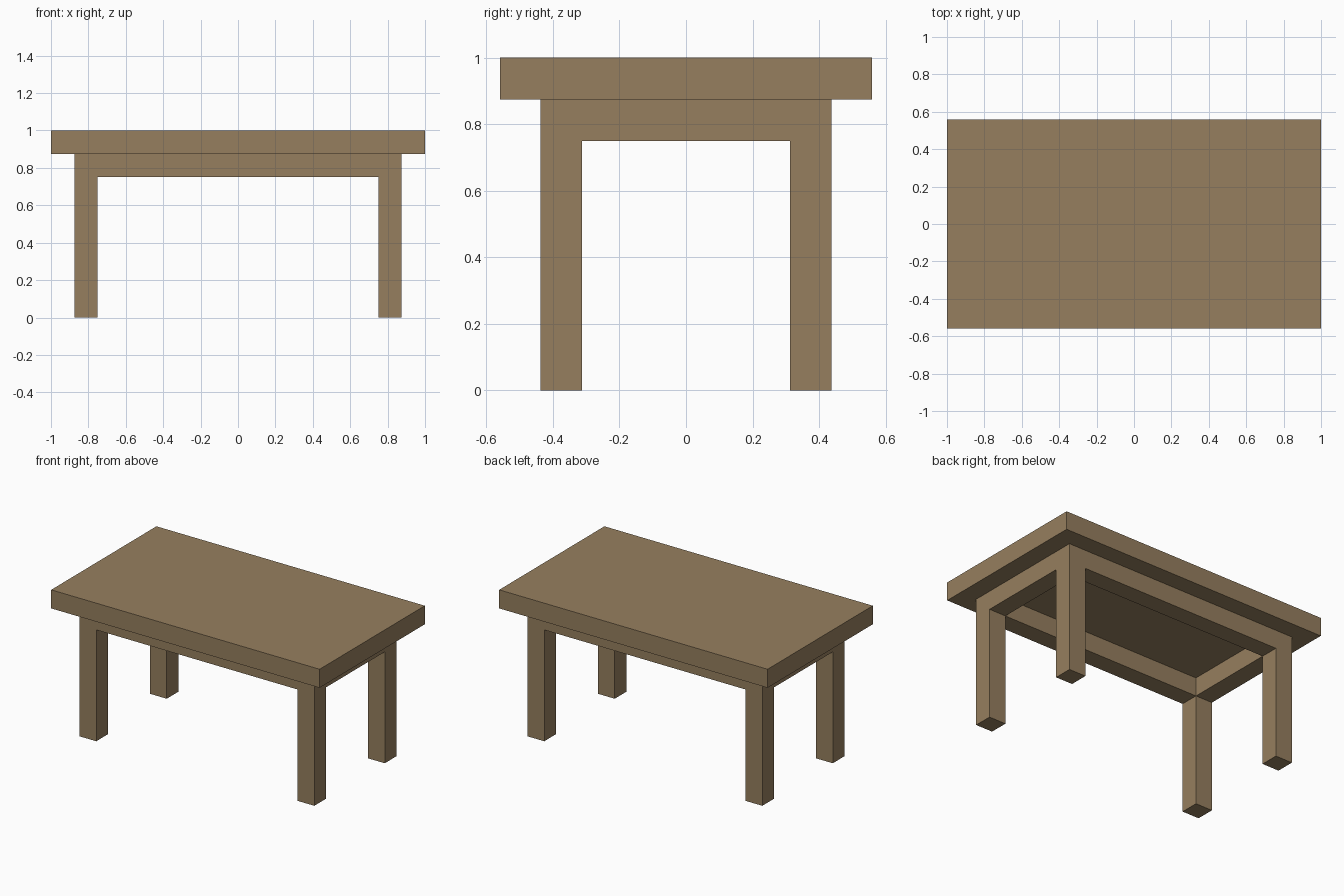
import bpy

default_cube = bpy.data.objects.get("Cube")
if default_cube:
    bpy.data.objects.remove(default_cube, do_unlink=True)

wood = bpy.data.materials.new("brown_wood")
wood.use_nodes = True
wood_color = (0.305, 0.212, 0.114, 1)
wood.diffuse_color = wood_color
wood.node_tree.nodes["Principled BSDF"].inputs["Base Color"].default_value = wood_color

TOP = 1.0          # table height
SLAB = 0.125       # tabletop thickness
BEAM = 0.125       # leg and apron thickness
LEG_X, LEG_Y = 0.8125, 0.375   # leg centres
UNDER = TOP - SLAB


def box(name, center, size):
    bpy.ops.mesh.primitive_cube_add(size=1, location=center)
    obj = bpy.context.object
    obj.name = name
    obj.scale = size
    bpy.ops.object.transform_apply(location=False, rotation=False, scale=True)
    obj.data.materials.append(wood)
    return obj


# Tabletop slab
box("tabletop", (0, 0, TOP - SLAB / 2), (2, 1.12, SLAB))

# Four square legs
for side, x in (("left", LEG_X), ("right", -LEG_X)):
    for end, y in (("front", -LEG_Y), ("back", LEG_Y)):
        box(f"{end}_{side}_leg", (x, y, UNDER / 2), (BEAM, BEAM, UNDER))

# Apron rails between the legs, flush with their outer faces
rail_z = UNDER - BEAM / 2
for end, y in (("front", -LEG_Y), ("back", LEG_Y)):
    box(f"{end}_apron", (0, y, rail_z), (2 * LEG_X - BEAM, BEAM, BEAM))
for side, x in (("left", LEG_X), ("right", -LEG_X)):
    box(f"{side}_apron", (x, 0, rail_z), (BEAM, 2 * LEG_Y - BEAM, BEAM))
